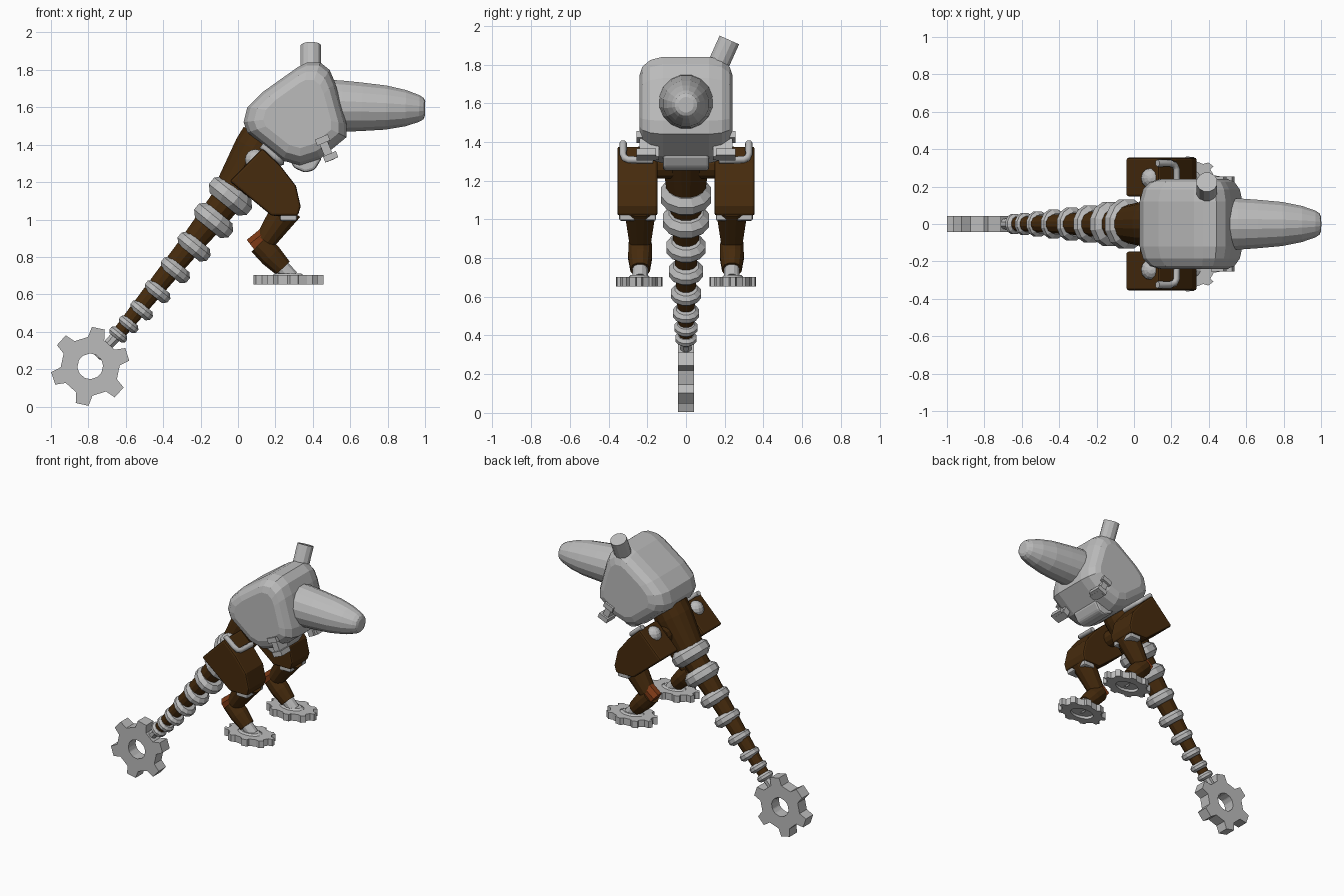
import bpy, bmesh, math
from mathutils import Matrix, Vector

if "Cube" in bpy.data.objects:
    bpy.data.objects.remove(bpy.data.objects["Cube"])


def material(name, color):
    m = bpy.data.materials.new(name)
    m.diffuse_color = (*color, 1)
    m.use_nodes = True
    m.node_tree.nodes["Principled BSDF"].inputs["Base Color"].default_value = m.diffuse_color
    return m


GREY = material("grey metal", (0.50, 0.50, 0.50))
BROWN = material("dark brown", (0.062, 0.024, 0.004))
RUST = material("rust orange", (0.21, 0.042, 0.008))


def finish(name, bm, mat, bevel=0):
    bmesh.ops.recalc_face_normals(bm, faces=bm.faces)
    me = bpy.data.meshes.new(name)
    bm.to_mesh(me)
    bm.free()
    me.materials.append(mat)
    ob = bpy.data.objects.new(name, me)
    bpy.context.collection.objects.link(ob)
    if bevel:
        mod = ob.modifiers.new("bevel", 'BEVEL')
        mod.width = bevel
        mod.segments = 2
    return ob


def loft(bm, loops, cap=True):
    """Bridge equal-length point loops and close the ends."""
    rows = [[bm.verts.new(p) for p in lp] for lp in loops]
    n = len(rows[0])
    for a, b in zip(rows, rows[1:]):
        for i in range(n):
            j = (i + 1) % n
            bm.faces.new((a[i], a[j], b[j], b[i]))
    if cap:
        bm.faces.new(rows[0])
        bm.faces.new(rows[-1])
    return rows


def lathe(name, a, b, prof, mat, n=12):
    """Turned part from a to b; prof = (fraction along axis, radius)."""
    a, b = Vector(a), Vector(b)
    d = b - a
    q = d.to_track_quat('Z', 'Y')
    bm = bmesh.new()
    loft(bm, [[a + d * t + q @ Vector((r * math.cos(2 * math.pi * (i + .5) / n),
                                       r * math.sin(2 * math.pi * (i + .5) / n), 0))
               for i in range(n)] for t, r in prof])
    return finish(name, bm, mat)


def prism(name, pts, y0, y1, mat, bevel=0):
    """Side profile (x, z) extruded along y."""
    bm = bmesh.new()
    loft(bm, [[(x, y, z) for x, z in pts] for y in (y0, y1)])
    return finish(name, bm, mat, bevel)


def box(name, c, size, mat, tilt=0, bevel=0):
    bm = bmesh.new()
    bmesh.ops.create_cube(bm, size=1, matrix=Matrix.Translation(c)
                          @ Matrix.Rotation(tilt, 4, 'Y') @ Matrix.Diagonal((*size, 1)))
    return finish(name, bm, mat, bevel)


def gear(name, teeth, hole, root, tip, thick, start, matrix, mat):
    step = 2 * math.pi / teeth
    outer, inner = [], []
    for k in range(teeth):
        for f, r in ((-.27, root), (-.16, tip), (.16, tip), (.27, root)):
            a = start + step * (k + f)
            outer.append((r * math.cos(a), r * math.sin(a)))
            inner.append((hole * math.cos(a), hole * math.sin(a)))
    h = thick / 2
    bm = bmesh.new()
    loops = [[(x, y, z) for x, y in pts] for pts, z in
             ((inner, -h), (outer, -h), (outer, h), (inner, h), (inner, -h))]
    loft(bm, loops, cap=False)
    bmesh.ops.remove_doubles(bm, verts=bm.verts, dist=1e-5)
    bm.transform(matrix)
    return finish(name, bm, mat)


# Head: side profile lofted across y with rounded flanks
side = [(.03, 1.52), (.05, 1.60), (.13, 1.68), (.32, 1.815), (.37, 1.84), (.44, 1.84), (.49, 1.80),
        (.52, 1.73), (.58, 1.51), (.58, 1.44), (.44, 1.325), (.33, 1.29), (.24, 1.315), (.05, 1.465)]
cx, cz = .34, 1.56
bm = bmesh.new()
loft(bm, [[(cx + (x - cx) * s, y, cz + (z - cz) * s) for x, z in side]
          for y, s in ((-.24, .66), (-.225, .82), (-.185, .94), (-.12, 1),
                       (.12, 1), (.185, .94), (.225, .82), (.24, .66))])
finish("head", bm, GREY)

# Snout and chimney pipe
lathe("snout", (.48, 0, 1.608), (1, 0, 1.592),
      [(0, .142), (.14, .14), (.35, .132), (.6, .12), (.8, .099), (.94, .073), (.985, .058), (1, .04)], GREY, 16)
lathe("chimney", (.39, .14, 1.74), (.39, .224, 1.927), [(0, .057), (1, .057)], GREY, 12)

# Jaw
prism("jaw", [(.27, 1.33), (.30, 1.275), (.36, 1.25), (.41, 1.265), (.45, 1.33), (.40, 1.38)],
      -.12, .12, GREY, .015)

# Torso and tail core
lathe("torso", (.14, 0, 1.43), (-.06, 0, 1.10), [(0, .13), (.2, .13), (1, .095)], BROWN, 16)
lathe("tail_core", (-.03, 0, 1.14), (-.65, 0, .375), [(0, .09), (.4, .062), (1, .036)], BROWN, 12)

# Tail rings
axis = Vector((.63, 0, .777))
centres = [(-.04, 1.125), (-.13, .995), (-.235, .855), (-.335, .73),
           (-.43, .615), (-.515, .515), (-.585, .44), (-.64, .385)]
radii = [.135, .122, .103, .091, .08, .07, .061, .056]
for i, ((x, z), r) in enumerate(zip(centres, radii)):
    c = Vector((x, 0, z))
    h = axis * r * .42
    lathe(f"tail_ring_{i + 1}", c - h, c + h, [(0, .74 * r), (.3, r), (.7, r), (1, .74 * r)], GREY, 12)

# Tail tip rod and gear
lathe("tail_rod", (-.62, 0, .41), (-.755, 0, .265), [(0, .034), (1, .026)], GREY, 8)
gear("tail_gear", 6, .068, .158, .211, .084, math.radians(18),
     Matrix.Translation((-.79, 0, .215)) @ Matrix.Rotation(math.pi / 2, 4, 'X'), GREY)

# Legs and cheek pieces, mirrored in y
for s, tag in ((-1, "right"), (1, "left")):
    y = s * .237
    # toothed cheek plates
    box(f"cheek_plate_{tag}", (.47, s * .19, 1.38), (.045, .10, .14), GREY, -.4)
    for k, (x, z) in enumerate(((.452, 1.425), (.495, 1.335))):
        box(f"cheek_tooth_{k}_{tag}", (x, s * .205, z), (.075, .10, .035), GREY, -.4)

    # thigh armour
    prism(f"thigh_{tag}", [(.13, 1.38), (.225, 1.29), (.31, 1.18), (.335, 1.07), (.32, 1.02),
                           (.18, 1.02), (-.045, 1.205)], s * .147, s * .355, BROWN, .012)
    # hip joint, shoulder ball and handle
    lathe(f"hip_joint_{tag}", (.09, 0, 1.27), (.09, s * .16, 1.27), [(0, .06), (1, .06)], BROWN, 12)
    bm = bmesh.new()
    bmesh.ops.create_uvsphere(bm, u_segments=12, v_segments=8, radius=.056,
                              matrix=Matrix.Translation((.093, s * .245, 1.32)))
    finish(f"hip_ball_{tag}", bm, GREY)
    cu = bpy.data.curves.new(f"thigh_pipe_{tag}", 'CURVE')
    cu.dimensions = '3D'
    cu.bevel_depth = .019
    cu.bevel_resolution = 1
    cu.use_fill_caps = True
    sp = cu.splines.new('POLY')
    path = [(.125, .325, 1.395), (.195, .325, 1.337), (.217, .316, 1.316), (.227, .295, 1.308), (.23, .17, 1.306)]
    sp.points.add(len(path) - 1)
    for p, (px, py, pz) in zip(sp.points, path):
        p.co = (px, s * py, pz, 1)
    cu.materials.append(GREY)
    bpy.context.collection.objects.link(bpy.data.objects.new(f"thigh_pipe_{tag}", cu))

    # knee trim, shins and knee joint
    box(f"knee_trim_{tag}", (.27, s * .25, 1.015), (.09, .19, .045), GREY, 0, .01)
    lathe(f"upper_shin_{tag}", (.265, y, 1.06), (.145, y, .885), [(0, .085), (1, .058)], BROWN)
    lathe(f"knee_{tag}", (.165, y, .925), (.075, y, .855), [(0, .052), (1, .05)], RUST, 8)
    lathe(f"lower_shin_{tag}", (.115, y, .87), (.24, y, .74), [(0, .062), (.5, .064), (1, .052)], BROWN)
    lathe(f"ankle_{tag}", (.215, y, .77), (.285, y, .69), [(0, .04), (1, .042)], GREY)

    # gear foot, squashed sideways
    foot = Matrix.Translation((.267, s * .242, .677)) @ Matrix.Diagonal((1, .63, 1, 1))
    gear(f"foot_gear_{tag}", 9, .09, .162, .19, .05, 0, foot, GREY)
    hub = lathe(f"foot_hub_{tag}", (0, 0, -.005), (0, 0, .035), [(0, .1), (.5, .1), (1, .07)], GREY, 18)
    hub.data.transform(foot)
